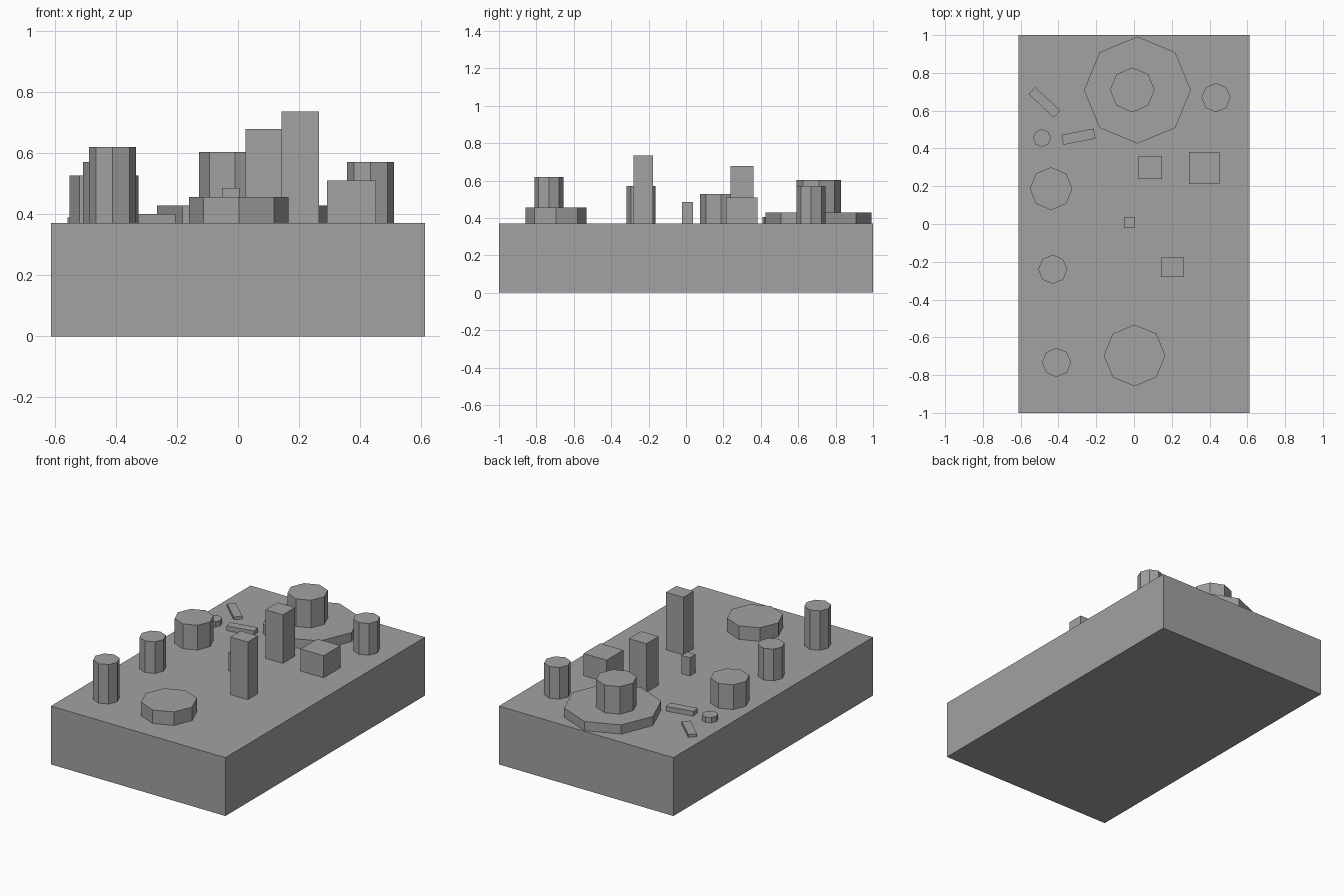
import bpy
import math

cube = bpy.data.objects.get("Cube")
if cube:
    bpy.data.objects.remove(cube, do_unlink=True)

# Single flat grey
GREY = (0.36, 0.36, 0.36, 1.0)
grey = bpy.data.materials.new("grey")
grey.use_nodes = True
grey.diffuse_color = GREY
grey.node_tree.nodes["Principled BSDF"].inputs["Base Color"].default_value = GREY

DECK = 0.37  # height of the slab's upper face


def finish(name):
    obj = bpy.context.object
    obj.name = name
    obj.data.materials.append(grey)
    return obj


def box(name, x, y, width, depth, top, bottom=DECK, angle=0):
    """Upright box standing on the slab."""
    bpy.ops.mesh.primitive_cube_add(size=1, location=(x, y, (top + bottom) / 2))
    obj = finish(name)
    obj.scale = (width, depth, top - bottom)
    obj.rotation_euler.z = math.radians(angle)


def octagon(name, x, y, radius, top):
    """Eight-sided column with corners on the axes."""
    bpy.ops.mesh.primitive_cylinder_add(
        vertices=8, radius=radius, depth=top - DECK, location=(x, y, (top + DECK) / 2))
    finish(name)


# Ground slab
box("base_slab", 0, 0, 1.224, 2, DECK, bottom=0)

# Low round platforms and the tower on the rear one
octagon("rear_platform", 0.018, 0.709, 0.283, 0.428)
octagon("rear_tower", -0.009, 0.71, 0.118, 0.603)
octagon("front_platform", 0.003, -0.696, 0.163, 0.456)

# Round columns
octagon("left_rear_column", 0.434, 0.669, 0.077, 0.571)
octagon("right_wide_column", -0.439, 0.187, 0.113, 0.527)
octagon("right_middle_column", -0.43, -0.24, 0.077, 0.571)
octagon("right_front_column", -0.41, -0.733, 0.077, 0.62)
octagon("small_stub", -0.487, 0.455, 0.047, 0.404)

# Square blocks
box("tall_front_block", 0.204, -0.229, 0.122, 0.103, 0.735)
box("tall_rear_block", 0.086, 0.3, 0.122, 0.122, 0.678)
box("wide_block", 0.371, 0.297, 0.161, 0.168, 0.51)
box("small_block", -0.024, 0.008, 0.058, 0.058, 0.486)

# Loose planks
box("rear_plank", -0.474, 0.644, 0.182, 0.051, 0.388, angle=-43)
box("front_plank", -0.294, 0.462, 0.173, 0.054, 0.4, angle=11)
